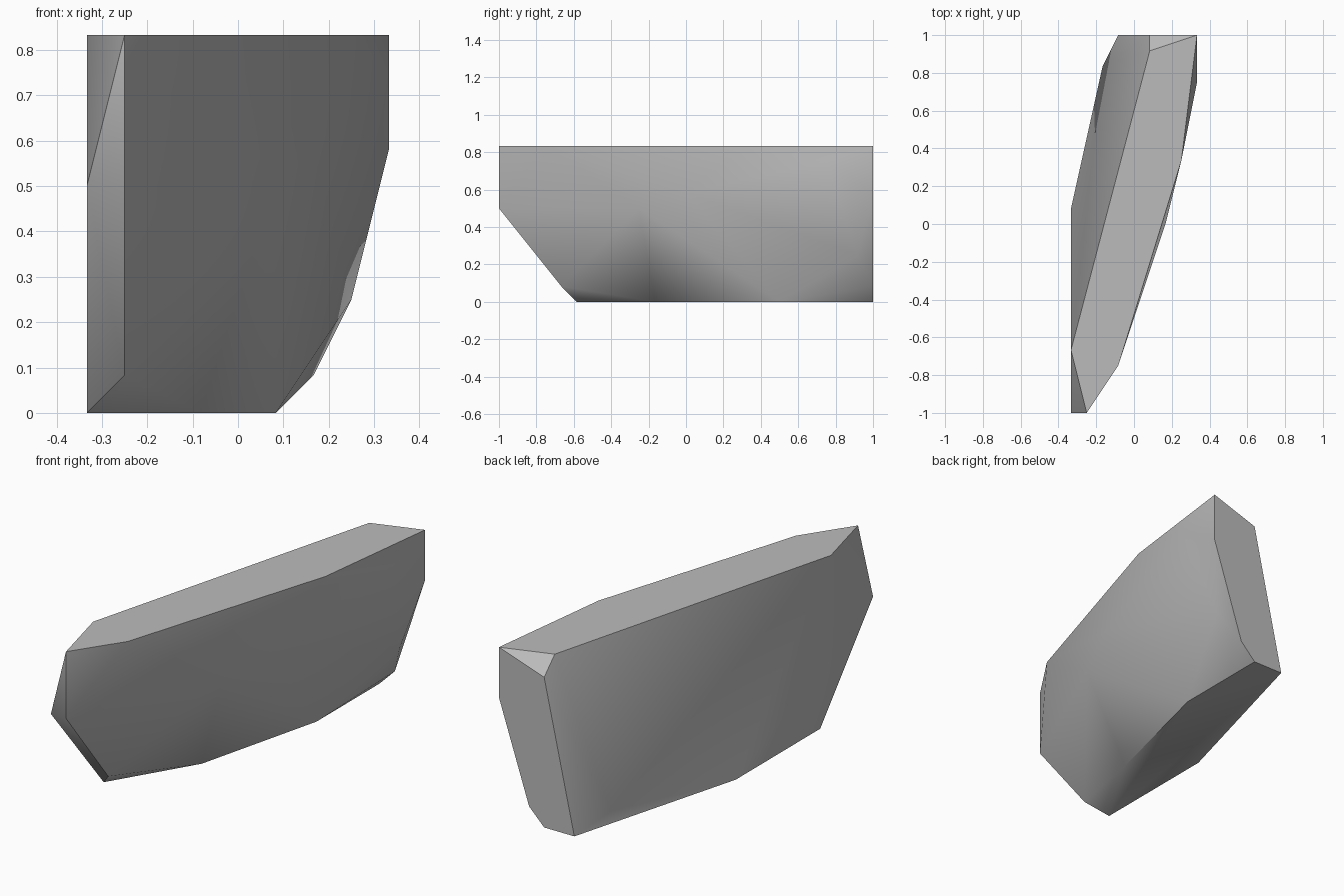
import bpy
import bmesh
import math
from mathutils import Vector

default_cube = bpy.data.objects.get("Cube")
if default_cube:
    bpy.data.objects.remove(default_cube, do_unlink=True)

STEP = 1 / 12  # the stone is shaped on a coarse grid

# Corner points of the stone slab, in grid steps
top_rim = [(4, 12, 10), (1, 11, 10), (-4, -8, 10), (-3, -12, 10), (-1, -9, 10), (3, 4, 10)]
base_rim = [(-1, 12, 0), (1, 12, 0), (1, 6, 0), (-1, -2, 0), (-4, -7, 0), (-4, 1, 0)]
front_end = [(-3, -12, 6), (-4, -12, 6), (-3, -8, 1)]
back_end = [(1, 12, 9), (4, 12, 7), (2, 12, 1), (-2, 10, 1)]
side_bulge = [(4, 9, 9), (2, 0, 7), (1, -3, 6), (3, 11, 3)]


def make_material(name, colour):
    material = bpy.data.materials.new(name)
    material.use_nodes = True
    material.diffuse_color = colour
    material.node_tree.nodes["Principled BSDF"].inputs["Base Color"].default_value = colour
    return material


def make_hull(name, corners, material):
    """Wrap the corner points in a convex skin with merged flat facets."""
    bm = bmesh.new()
    for corner in corners:
        bm.verts.new(Vector(corner) * STEP)
    bmesh.ops.convex_hull(bm, input=bm.verts[:])
    bmesh.ops.dissolve_limit(bm, angle_limit=math.radians(1),
                             verts=bm.verts[:], edges=bm.edges[:])
    bmesh.ops.recalc_face_normals(bm, faces=bm.faces[:])
    mesh = bpy.data.meshes.new(name)
    bm.to_mesh(mesh)
    bm.free()
    mesh.materials.append(material)
    obj = bpy.data.objects.new(name, mesh)
    bpy.context.collection.objects.link(obj)
    return obj


# Stone slab with soft sides and crisp end and top edges
grey = make_material("stone_grey", (0.5, 0.5, 0.5, 1))
slab = make_hull("stone_slab", top_rim + base_rim + front_end + back_end + side_bulge, grey)

bpy.ops.object.select_all(action='DESELECT')
slab.select_set(True)
bpy.context.view_layer.objects.active = slab
bpy.ops.object.shade_smooth_by_angle(angle=math.radians(40))
